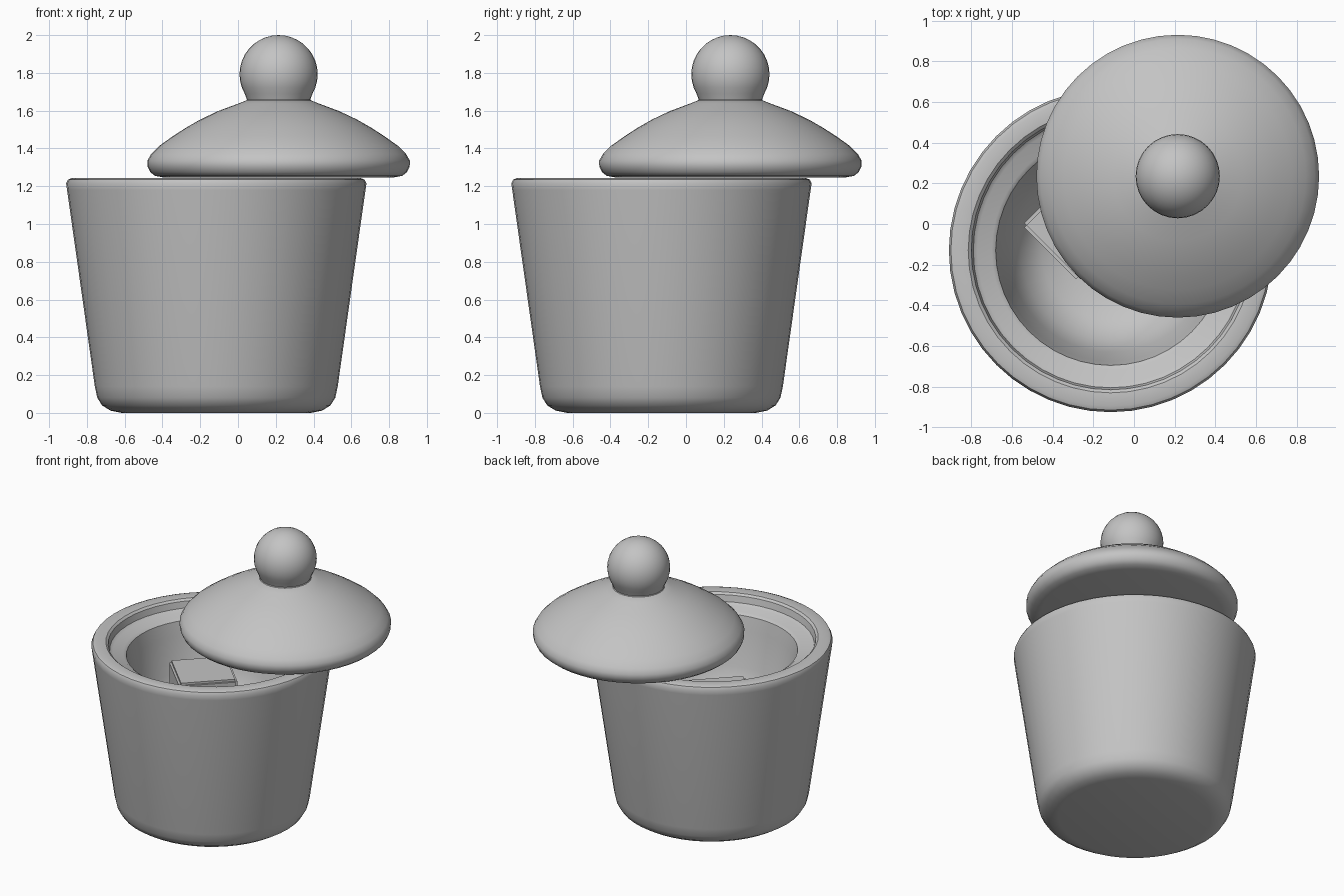
import bpy, bmesh, math
from mathutils import Vector

cube = bpy.data.objects.get("Cube")
if cube:
    bpy.data.objects.remove(cube, do_unlink=True)

grey = bpy.data.materials.new("plain grey")
grey.use_nodes = True
colour = (0.55, 0.55, 0.55, 1)
grey.diffuse_color = colour
grey.node_tree.nodes["Principled BSDF"].inputs["Base Color"].default_value = colour


def finish(name, bm, location, angle=35, rotation=0):
    """Turn a bmesh into a shaded object with the grey material."""
    bmesh.ops.recalc_face_normals(bm, faces=bm.faces[:])
    mesh = bpy.data.meshes.new(name)
    bm.to_mesh(mesh)
    bm.free()
    mesh.materials.append(grey)
    obj = bpy.data.objects.new(name, mesh)
    bpy.context.collection.objects.link(obj)
    obj.location = location
    obj.rotation_euler.z = rotation
    bpy.ops.object.select_all(action='DESELECT')
    obj.select_set(True)
    bpy.context.view_layer.objects.active = obj
    bpy.ops.object.shade_smooth_by_angle(angle=math.radians(angle))
    return obj


def lathe(name, profile, centre, segments=48):
    """Spin an (r, z) profile about a vertical axis."""
    bm = bmesh.new()
    verts = [bm.verts.new((r, 0, z)) for r, z in profile]
    edges = [bm.edges.new(pair) for pair in zip(verts, verts[1:])]
    bmesh.ops.spin(bm, geom=verts + edges, cent=(0, 0, 0), axis=(0, 0, 1),
                   angle=2 * math.pi, steps=segments, use_merge=True)
    bmesh.ops.remove_doubles(bm, verts=bm.verts[:], dist=0.0005)
    return finish(name, bm, (centre[0], centre[1], 0))


POT = (-0.115, -0.13)
LID = (0.215, 0.235)

# Tapered pot: rounded foot, flat rim, stepped ledge and bowl-shaped cavity
lathe("pot", [
    (0, 0), (0.50, 0), (0.56, 0.012), (0.605, 0.04), (0.63, 0.08), (0.643, 0.14),
    (0.79, 1.18), (0.795, 1.215), (0.785, 1.235), (0.765, 1.243),
    (0.70, 1.238), (0.685, 1.225), (0.675, 1.18), (0.655, 1.165),
    (0.585, 1.16), (0.565, 1.145), (0.545, 1.05), (0.50, 0.80),
    (0.44, 0.65), (0.34, 0.56), (0.20, 0.52), (0, 0.51)], POT)

# Domed lid with a thick rounded rim, set off to the back left
lathe("lid", [
    (0, 1.245), (0.60, 1.245), (0.655, 1.255), (0.68, 1.275), (0.694, 1.305),
    (0.695, 1.335), (0.675, 1.37), (0.63, 1.415), (0.56, 1.465), (0.49, 1.51),
    (0.415, 1.553), (0.32, 1.598), (0.215, 1.637), (0.17, 1.655), (0, 1.66)], LID)

# Ball knob with a short neck
RADIUS, HEIGHT = 0.207, 1.793
ball = [(RADIUS * math.cos(a), HEIGHT + RADIUS * math.sin(a))
        for a in (math.radians(-30 + 10 * i) for i in range(13))]
ball[-1] = (0, 2.0)
lathe("lid_knob", [(0.18, 1.64), (0.168, 1.66)] + ball, LID, 32)

# Block resting inside the pot, turned to the diagonal
bm = bmesh.new()
bmesh.ops.create_cube(bm, size=0.39)
bmesh.ops.bevel(bm, geom=bm.edges[:], offset=0.015, segments=2, affect='EDGES')
along = Vector((1, 1, 0)).normalized()
inward = Vector((-1, 1, 0)).normalized()
spot = Vector((POT[0], POT[1], 0.75)) + along * -0.025 + inward * 0.2
finish("inner_block", bm, spot, rotation=math.radians(45))
